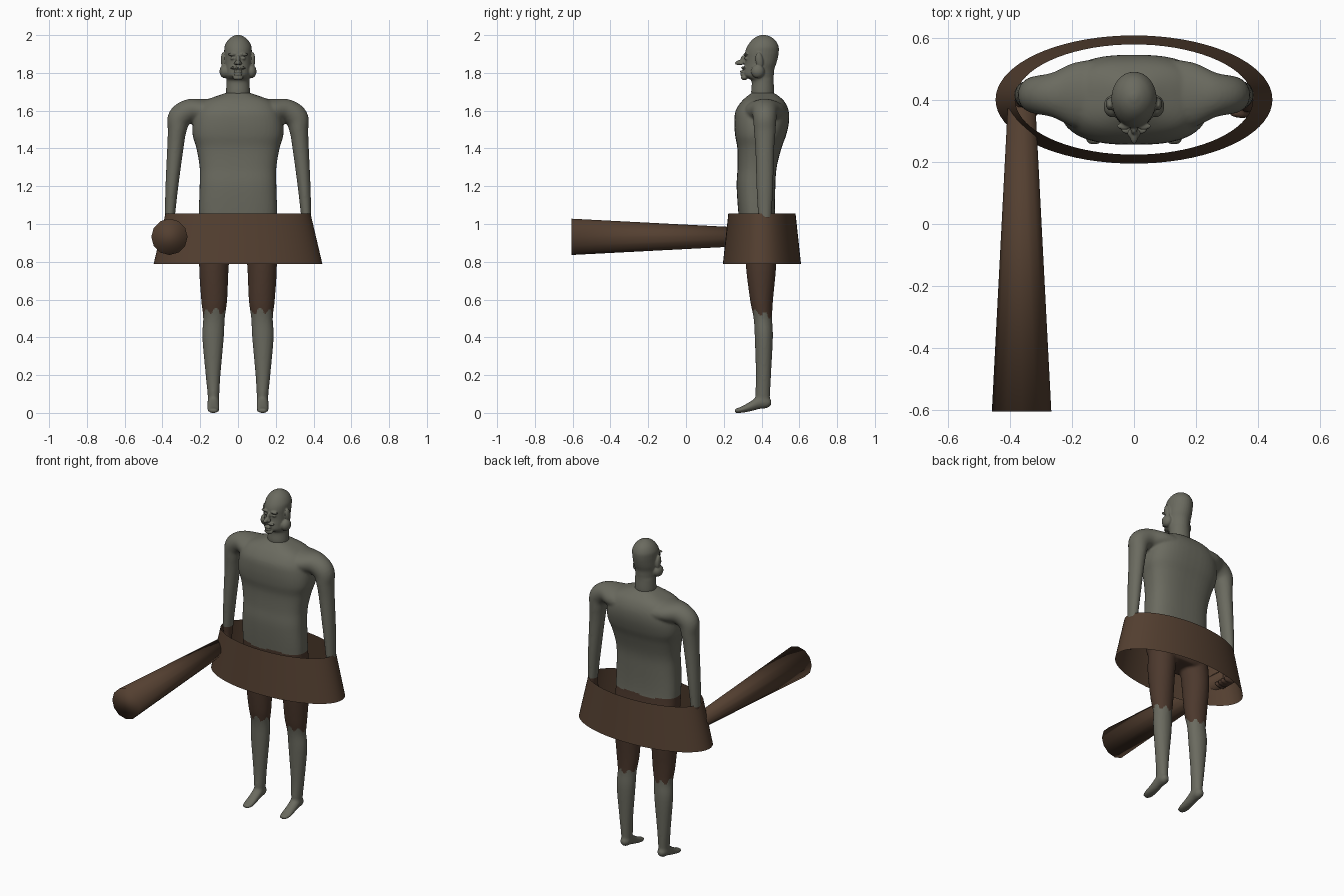
import bpy, bmesh
from math import sin, cos, pi, atan2, copysign
from mathutils import Vector, Matrix

if "Cube" in bpy.data.objects:
    bpy.data.objects.remove(bpy.data.objects["Cube"])

X, Y, Z = Vector((1, 0, 0)), Vector((0, 1, 0)), Vector((0, 0, 1))
MID = 0.405  # depth of the figure's centre line


def material(name, colour):
    mat = bpy.data.materials.new(name)
    mat.use_nodes = True
    rgba = (*colour, 1)
    mat.diffuse_color = rgba
    for node in mat.node_tree.nodes:
        if node.type == "BSDF_PRINCIPLED":
            node.inputs["Base Color"].default_value = rgba
            node.inputs["Roughness"].default_value = 0.8
    return mat


stone = material("grey stone", (0.145, 0.145, 0.115))
cloth = material("dark brown cloth", (0.072, 0.040, 0.026))
wood = material("brown wood", (0.088, 0.050, 0.030))


def resample(rows, steps=5):
    """Smooth curve through the rows."""
    pts = [Vector(r) for r in rows]
    out = []
    for i in range(len(pts) - 1):
        p0, p1, p2 = pts[max(i - 1, 0)], pts[i], pts[i + 1]
        p3 = pts[min(i + 2, len(pts) - 1)]
        for s in range(steps):
            t = s / steps
            out.append(p1 + (p2 - p0) * (t / 2)
                       + (p0 * 2 - p1 * 5 + p2 * 4 - p3) * (t * t / 2)
                       + (p1 * 3 - p0 - p2 * 3 + p3) * (t ** 3 / 2))
    return out + [pts[-1]]


def loft(bm, rows, axis=None, power=2.0, sides=32):
    """Skin rows of (x, y, z, half width, half depth) along an axis or along the path."""
    rows = resample(rows)
    rings = []
    for i, row in enumerate(rows):
        centre = Vector(row[:3])
        if axis == "Z":
            u, v = X, Y
        elif axis == "Y":
            u, v = X, Z
        else:
            ahead, behind = rows[min(i + 1, len(rows) - 1)], rows[max(i - 1, 0)]
            u, v = Y.cross(Vector(ahead[:3]) - Vector(behind[:3])).normalized(), Y
        ring = []
        for k in range(sides):
            c, s = cos(2 * pi * k / sides), sin(2 * pi * k / sides)
            c, s = (copysign(abs(w) ** (2 / power), w) for w in (c, s))
            ring.append(bm.verts.new(centre + u * (c * row[3]) + v * (s * row[4])))
        rings.append(ring)
    for a, b in zip(rings, rings[1:]):
        for k in range(sides):
            n = (k + 1) % sides
            bm.faces.new((a[k], a[n], b[n], b[k]))
    bm.faces.new(rings[0])
    bm.faces.new(rings[-1])


def blob(bm, place, size, tilt=0.0):
    """Ellipsoid, tilted about the x axis."""
    matrix = Matrix.Translation(place) @ Matrix.Rotation(tilt, 4, "X") @ Matrix.Diagonal((*size, 1))
    bmesh.ops.create_uvsphere(bm, u_segments=20, v_segments=12, radius=1, matrix=matrix)


def finish(name, bm, mats):
    bmesh.ops.recalc_face_normals(bm, faces=bm.faces)
    mesh = bpy.data.meshes.new(name)
    bm.to_mesh(mesh)
    bm.free()
    obj = bpy.data.objects.new(name, mesh)
    bpy.context.collection.objects.link(obj)
    for mat in mats:
        mesh.materials.append(mat)
    for poly in mesh.polygons:
        poly.use_smooth = True
    return obj


def fuse(obj, voxel, rounds, mats):
    """Melt overlapping parts into one smooth skin."""
    remesh = obj.modifiers.new("fuse", "REMESH")
    remesh.mode = "VOXEL"
    remesh.voxel_size = voxel
    soften = obj.modifiers.new("soften", "SMOOTH")
    soften.factor = 0.5
    soften.iterations = rounds
    graph = bpy.context.evaluated_depsgraph_get()
    mesh = bpy.data.meshes.new_from_object(obj.evaluated_get(graph))
    obj.modifiers.clear()
    obj.data = mesh
    mesh.materials.clear()
    for mat in mats:
        mesh.materials.append(mat)
    for poly in mesh.polygons:
        poly.use_smooth = True
        poly.material_index = 0
    return mesh


# Torso: height, half width, front, back
torso = [(0.86, 0.14, 0.32, 0.47), (0.90, 0.20, 0.295, 0.485), (1.05, 0.207, 0.278, 0.472),
         (1.2, 0.203, 0.268, 0.473), (1.3, 0.203, 0.273, 0.48), (1.4, 0.22, 0.272, 0.505),
         (1.47, 0.24, 0.26, 0.53), (1.54, 0.238, 0.256, 0.545), (1.6, 0.22, 0.263, 0.543),
         (1.65, 0.18, 0.295, 0.52), (1.685, 0.09, 0.335, 0.48), (1.695, 0.06, 0.35, 0.46)]
body_bm = bmesh.new()
loft(body_bm, [(0, (f + b) / 2, z, w, (b - f) / 2) for z, w, f, b in torso], "Z", 2.7, 48)

# Arms: side, height, half thickness, half depth
arm = [(0.08, 1.59, 0.075, 0.12), (0.19, 1.60, 0.062, 0.105), (0.26, 1.597, 0.063, 0.073),
       (0.31, 1.56, 0.063, 0.062), (0.323, 1.49, 0.049, 0.057), (0.332, 1.4, 0.043, 0.050),
       (0.35, 1.2, 0.034, 0.044), (0.36, 1.05, 0.027, 0.036), (0.364, 0.97, 0.023, 0.03)]

# Legs and feet: side, depth, height, half sizes
leg = [(0.11, 0.395, 0.96, 0.085, 0.08), (0.127, 0.397, 0.79, 0.079, 0.081),
       (0.126, 0.40, 0.6, 0.069, 0.061), (0.127, 0.407, 0.5, 0.057, 0.049),
       (0.132, 0.412, 0.4, 0.057, 0.048), (0.132, 0.41, 0.2, 0.039, 0.04),
       (0.13, 0.406, 0.1, 0.031, 0.039), (0.13, 0.406, 0.05, 0.029, 0.036)]
foot = [(0.13, 0.452, 0.055, 0.012, 0.012), (0.13, 0.43, 0.056, 0.028, 0.03),
        (0.13, 0.39, 0.057, 0.031, 0.036), (0.13, 0.34, 0.034, 0.031, 0.026),
        (0.13, 0.29, 0.016, 0.031, 0.016), (0.13, 0.257, 0.011, 0.02, 0.011)]

for side in (-1, 1):
    loft(body_bm, [(side * x, MID + 0.012, z, a, b) for x, z, a, b in arm])
    loft(body_bm, [(side * x, *rest) for x, *rest in leg], "Z")
    loft(body_bm, [(side * x, *rest) for x, *rest in foot], "Y")
    # Closed hand with four curled fingers
    blob(body_bm, (side * 0.365, MID, 0.935), (0.032, 0.045, 0.055))
    for finger in range(4):
        blob(body_bm, (side * 0.35, 0.355 + finger * 0.027, 0.885), (0.042, 0.013, 0.02))

body = finish("body", body_bm, [stone, cloth])
skin = fuse(body, 0.008, 3, [stone, cloth])

# Shorts: ragged hem above the knees, wavy waist
for poly in skin.polygons:
    x, y, z = poly.center
    turn = atan2(y - MID, abs(x) - 0.13)
    hem = 0.525 - 0.3 * (y - MID) + 0.014 * sin(turn * 6)
    waist = 1.04 + 0.006 * sin(x * 30)
    poly.material_index = int(hem < z < waist)

# Head and neck: height, half width, front, back
skull = [(1.65, 0.06, 0.35, 0.46), (1.70, 0.063, 0.345, 0.466), (1.755, 0.061, 0.347, 0.464),
         (1.775, 0.063, 0.32, 0.464), (1.79, 0.066, 0.305, 0.465), (1.82, 0.068, 0.307, 0.468),
         (1.85, 0.071, 0.312, 0.478), (1.88, 0.072, 0.312, 0.486), (1.91, 0.073, 0.313, 0.491),
         (1.94, 0.071, 0.324, 0.49), (1.97, 0.056, 0.345, 0.475), (1.99, 0.034, 0.37, 0.45),
         (2.001, 0.01, 0.4, 0.42)]
head_bm = bmesh.new()
loft(head_bm, [(0, (f + b) / 2, z, w, (b - f) / 2) for z, w, f, b in skull], "Z")

# Nose, lips and chin
blob(head_bm, (0, 0.290, 1.856), (0.014, 0.032, 0.014), 0.2)
blob(head_bm, (0, 0.305, 1.873), (0.011, 0.016, 0.02))
blob(head_bm, (0, 0.299, 1.807), (0.024, 0.014, 0.007))
blob(head_bm, (0, 0.300, 1.792), (0.021, 0.013, 0.007))
blob(head_bm, (0, 0.309, 1.775), (0.028, 0.018, 0.014))
for side in (-1, 1):
    blob(head_bm, (side * 0.078, 0.388, 1.868), (0.013, 0.02, 0.042), 0.15)  # ear
    blob(head_bm, (side * 0.070, 0.380, 1.808), (0.028, 0.036, 0.036))  # side whisker
    blob(head_bm, (side * 0.032, 0.316, 1.898), (0.024, 0.012, 0.007))  # brow
    blob(head_bm, (side * 0.029, 0.321, 1.877), (0.012, 0.012, 0.008))  # eye
    blob(head_bm, (side * 0.020, 0.303, 1.827), (0.022, 0.012, 0.007))  # moustache
    blob(head_bm, (side * 0.013, 0.293, 1.850), (0.009, 0.012, 0.008))  # nostril
head = finish("head", head_bm, [stone])
fuse(head, 0.0045, 1, [stone])

# Flared oval hoop skirt, open above and below
hoop_bm = bmesh.new()
rims = []
for height, wide, deep in ((0.787, 0.447, 0.207), (1.055, 0.384, 0.178)):
    rims.append([hoop_bm.verts.new((wide * cos(2 * pi * k / 72), 0.402 + deep * sin(2 * pi * k / 72), height))
                 for k in range(72)])
for k in range(72):
    n = (k + 1) % 72
    hoop_bm.faces.new((rims[0][k], rims[0][n], rims[1][n], rims[1][k]))
finish("hoop_skirt", hoop_bm, [wood])

# Tapered club held forward in the right hand
club_bm = bmesh.new()
bmesh.ops.create_cone(club_bm, cap_ends=True, segments=12, radius1=0.096, radius2=0.044, depth=1.0,
                      matrix=Matrix.Translation((-0.363, -0.105, 0.932)) @ Matrix.Rotation(-pi / 2, 4, "X"))
finish("club", club_bm, [wood])
